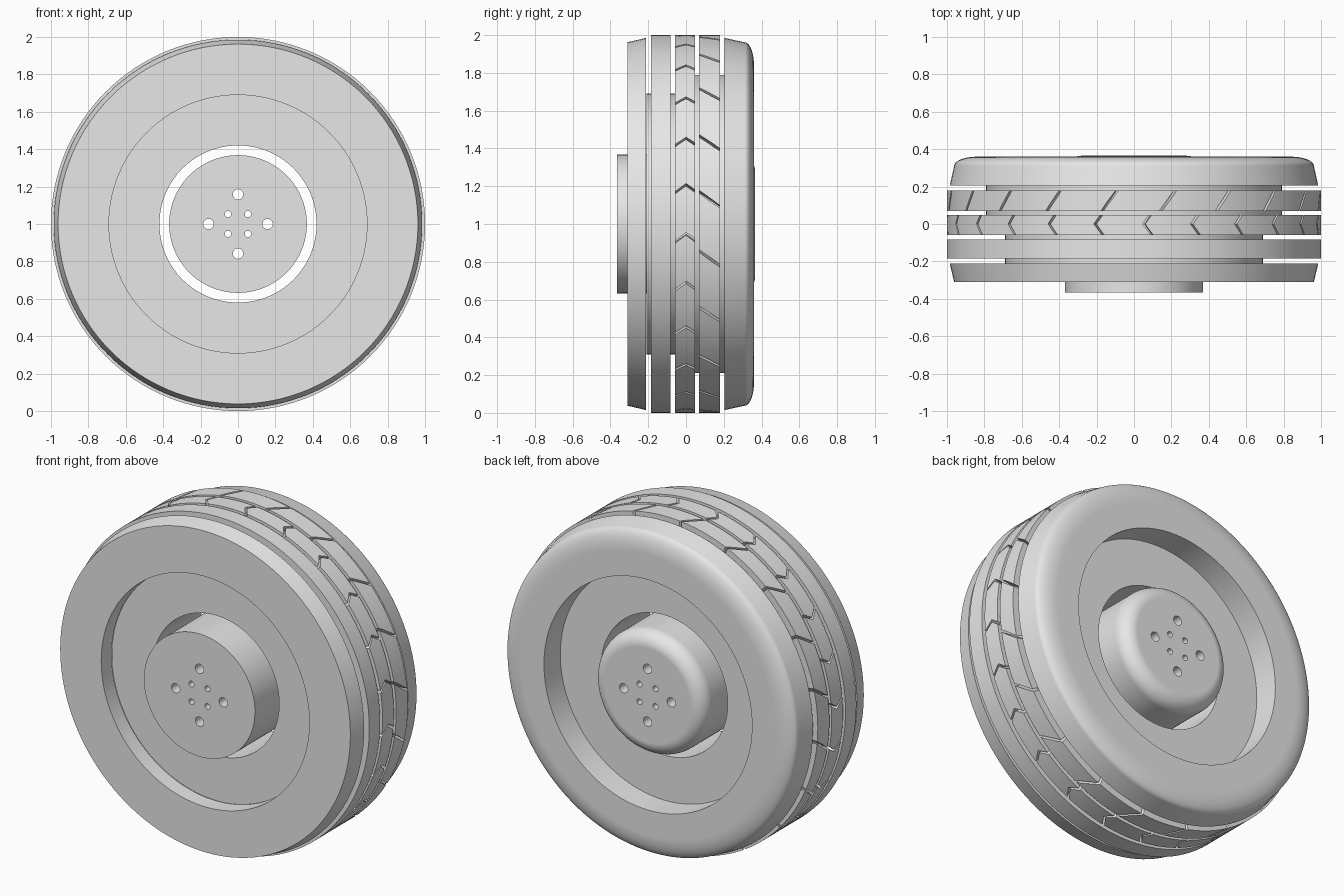
import bpy, bmesh, math
from math import cos, sin, pi, radians

cube = bpy.data.objects.get("Cube")
if cube:
    bpy.data.objects.remove(cube, do_unlink=True)

GREY = (0.8, 0.8, 0.8, 1)
mat = bpy.data.materials.new("plain grey")
mat.use_nodes = True
mat.diffuse_color = GREY
mat.node_tree.nodes["Principled BSDF"].inputs["Base Color"].default_value = GREY


def polar(r, y, a):
    return (r * cos(a), y, 1 + r * sin(a))


def finish(bm, name):
    bmesh.ops.recalc_face_normals(bm, faces=bm.faces)
    mesh = bpy.data.meshes.new(name)
    bm.to_mesh(mesh)
    bm.free()
    mesh.materials.append(mat)
    ob = bpy.data.objects.new(name, mesh)
    bpy.context.collection.objects.link(ob)
    return ob


def lathe(name, profile, closed=True, seg=128):
    """Spin (radius, y) points round the axle; open profiles get flat end caps."""
    bm = bmesh.new()
    rings = [[bm.verts.new(polar(r, y, 2 * pi * i / seg)) for i in range(seg)]
             for r, y in profile]
    pairs = list(zip(rings, rings[1:]))
    if closed:
        pairs.append((rings[-1], rings[0]))
    else:
        bm.faces.new(rings[0])
        bm.faces.new(rings[-1])
    for a, b in pairs:
        for i in range(seg):
            j = (i + 1) % seg
            bm.faces.new((a[i], a[j], b[j], b[i]))
    return finish(bm, name)


def add_slot(bm, path, start, width=0.007, low=0.94, high=1.03):
    """Thin prism following (y, angle) points across a tread rib."""
    rows = []
    for y, a in path:
        a = radians(a + start)
        rows.append([bm.verts.new(polar(r, y, a + w)) for r, w in
                     ((low, -width), (high, -width), (high, width), (low, width))])
    for p, q in zip(rows, rows[1:]):
        for i in range(4):
            j = (i + 1) % 4
            bm.faces.new((p[i], p[j], q[j], q[i]))
    bm.faces.new(rows[0])
    bm.faces.new(rows[-1])


def select_only(ob):
    bpy.ops.object.select_all(action='DESELECT')
    ob.select_set(True)
    bpy.context.view_layer.objects.active = ob


def cut(ob, cutter):
    cutter.hide_render = True
    mod = ob.modifiers.new("cut", 'BOOLEAN')
    mod.operation = 'DIFFERENCE'
    mod.solver = 'EXACT'
    mod.object = cutter
    select_only(ob)
    bpy.ops.object.modifier_apply(modifier=mod.name)
    bpy.data.objects.remove(cutter, do_unlink=True)


def smooth(ob):
    select_only(ob)
    bpy.ops.object.shade_smooth_by_angle(angle=radians(30))
    mod = ob.modifiers.new("even shading", 'WEIGHTED_NORMAL')
    mod.keep_sharp = True


def fillet(r, y, a, b, steps=10):
    """Quarter ellipse from the outer side to the back face."""
    return [(r + a * cos(pi / 2 * i / steps), y + b * sin(pi / 2 * i / steps))
            for i in range(steps + 1)]


# Tyre body: web, ribs split by deep grooves, and the rounded back shoulder
CORE, REAR_CORE, BORE, OUTER = 0.69, 0.79, 0.42, 1.0
body = [(BORE, -0.21), (CORE, -0.21),
        (CORE, -0.185), (OUTER, -0.185), (OUTER, -0.082),
        (CORE, -0.082), (CORE, -0.058), (OUTER, -0.058), (OUTER, 0.048),
        (REAR_CORE, 0.048), (REAR_CORE, 0.07), (OUTER, 0.07), (OUTER, 0.18),
        (REAR_CORE, 0.18), (REAR_CORE, 0.205), (0.985, 0.205)]
body += fillet(0.84, 0.31, 0.122, 0.05)
body += [(CORE, 0.36), (CORE, 0.205), (BORE, 0.205)]
tyre = lathe("tyre_body", body)

# Tread cuts: chevrons on the middle rib, slanted slots on the rear rib
bm = bmesh.new()
for k in range(24):
    add_slot(bm, [(-0.068, -2.9), (0, 0), (0.058, -2.4)], 12 + 15 * k)
for k in range(20):
    add_slot(bm, [(0.06, 0.4), (0.19, -5)], 9.8 + 18 * k)
cut(tyre, finish(bm, "tread_cutter"))
smooth(tyre)

# Front shoulder ring with a tapered outside
smooth(lathe("front_shoulder",
             [(CORE, -0.31), (0.962, -0.31), (0.985, -0.212), (CORE, -0.212)]))

# Hub drum: sharp front, rounded back, drilled through
hub = lathe("hub", [(0.368, -0.365)] + fillet(0.283, 0.28, 0.085, 0.085), closed=False)
bm = bmesh.new()
for count, dist, size, turn in ((4, 0.158, 0.028, 0), (4, 0.075, 0.017, pi / 4)):
    for k in range(count):
        a = turn + k * pi / 2
        ends = [[bm.verts.new((dist * cos(a) + size * cos(t * pi / 12), y,
                               1 + dist * sin(a) + size * sin(t * pi / 12)))
                 for t in range(24)] for y in (-0.5, 0.5)]
        bm.faces.new(ends[0])
        bm.faces.new(ends[1])
        for i in range(24):
            j = (i + 1) % 24
            bm.faces.new((ends[0][i], ends[0][j], ends[1][j], ends[1][i]))
cut(hub, finish(bm, "bolt_hole_cutter"))
smooth(hub)
